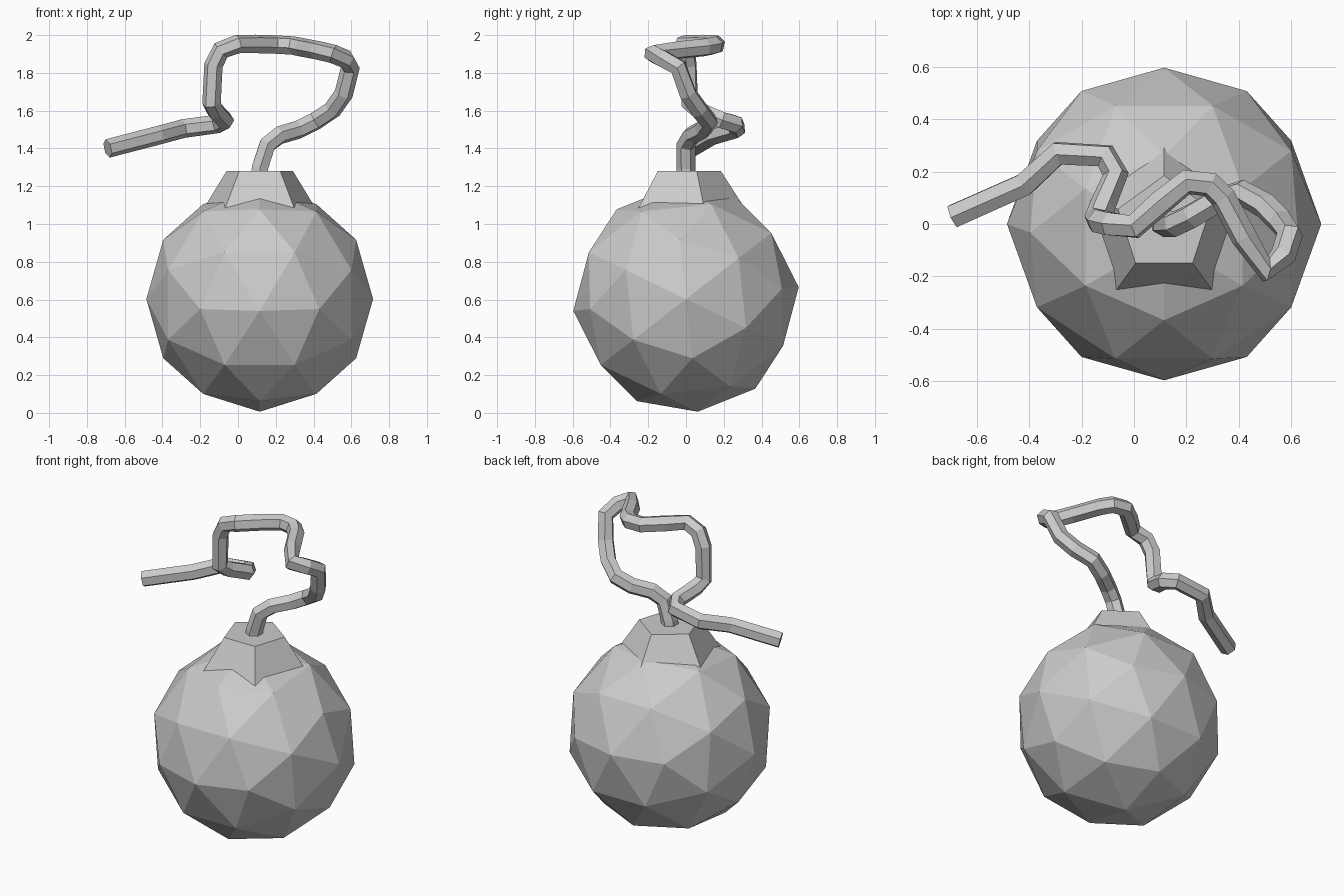
import bpy, bmesh, math
from mathutils import Matrix

if "Cube" in bpy.data.objects:
    bpy.data.objects.remove(bpy.data.objects["Cube"])

CX = 0.115  # body axis


def add_mesh(name, bm):
    bmesh.ops.recalc_face_normals(bm, faces=bm.faces[:])
    me = bpy.data.meshes.new(name)
    bm.to_mesh(me)
    bm.free()
    ob = bpy.data.objects.new(name, me)
    bpy.context.collection.objects.link(ob)
    return ob


# round faceted body, slightly tilted about x
bm = bmesh.new()
bmesh.ops.create_icosphere(
    bm, subdivisions=2, radius=0.6,
    matrix=Matrix.Translation((CX, 0, 0.603))
    @ Matrix.Rotation(math.radians(-25.7), 4, 'X')
    @ Matrix.Rotation(math.radians(-90), 4, 'Z'))
add_mesh("body", bm)

# five-sided tapered cap, sunk into the body so its corners form a star
bm = bmesh.new()
rings = []
for r, z in ((0.365, 1.0), (0.185, 1.28)):
    rings.append([bm.verts.new((CX + r * math.sin(i * math.tau / 5),
                                r * math.cos(i * math.tau / 5), z)) for i in range(5)])
low, top = rings
for i in range(5):
    j = (i + 1) % 5
    bm.faces.new((low[i], low[j], top[j], top[i]))
bm.faces.new(low)
bm.faces.new(top)
add_mesh("cap", bm)

# winding six-sided fuse swept along a path
path = [
    (0.105, 0, 1.20), (0.117, 0, 1.30), (0.156, 0, 1.42), (0.22, 0.03, 1.47),
    (0.32, 0.09, 1.50), (0.41, 0.12, 1.545), (0.50, 0.07, 1.605),
    (0.56, 0.01, 1.69), (0.595, -0.04, 1.83), (0.57, -0.12, 1.873),
    (0.505, -0.175, 1.90), (0.42, -0.05, 1.92), (0.34, 0.10, 1.935),
    (0.29, 0.15, 1.945), (0.20, 0.16, 1.95), (0.10, 0.08, 1.953),
    (0.0, -0.01, 1.953), (-0.09, 0.0, 1.92), (-0.13, 0.01, 1.84),
    (-0.14, 0.02, 1.64), (-0.12, 0.07, 1.60), (-0.07, 0.19, 1.55),
    (-0.11, 0.26, 1.53), (-0.29, 0.27, 1.505), (-0.42, 0.15, 1.47),
    (-0.69, 0.03, 1.40),
]
cu = bpy.data.curves.new("fuse", 'CURVE')
cu.dimensions = '3D'
cu.bevel_depth = 0.05
cu.bevel_resolution = 1
cu.use_fill_caps = True
sp = cu.splines.new('POLY')
sp.points.add(len(path) - 1)
for p, co in zip(sp.points, path):
    p.co = (*co, 1)
sp.use_smooth = False
fuse = bpy.data.objects.new("fuse", cu)
bpy.context.collection.objects.link(fuse)
bpy.context.view_layer.objects.active = fuse
fuse.select_set(True)
bpy.ops.object.convert(target='MESH')
